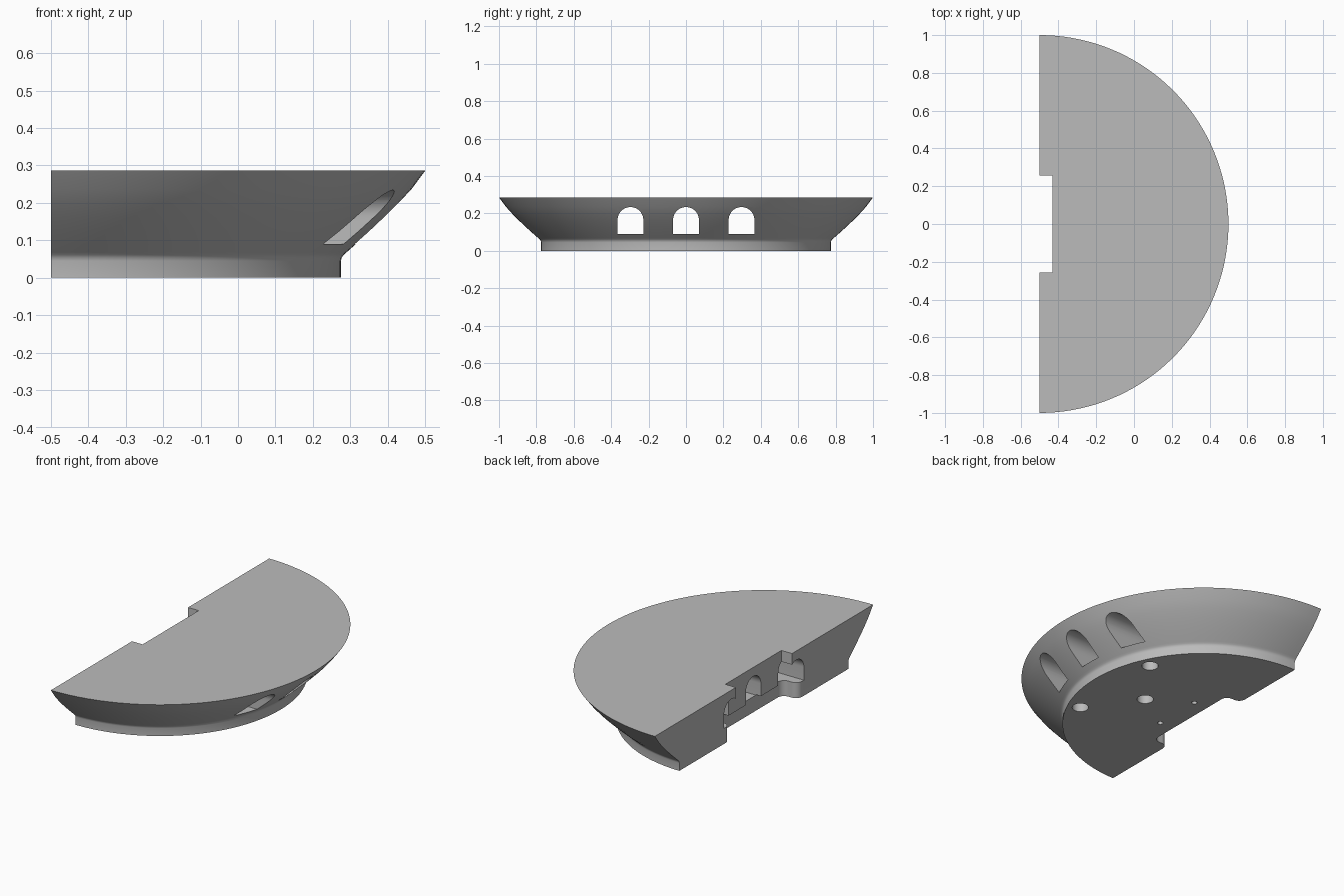
import bpy, bmesh, math
from mathutils import Vector

if "Cube" in bpy.data.objects:
    bpy.data.objects.remove(bpy.data.objects["Cube"])

AXIS_X = -0.5      # axis of the half-round body
TOP = 0.286

grey = bpy.data.materials.new("stone_grey")
grey.diffuse_color = (0.5, 0.5, 0.5, 1)
grey.use_nodes = True
grey.node_tree.nodes["Principled BSDF"].inputs["Base Color"].default_value = grey.diffuse_color


def add_object(name, bm):
    bmesh.ops.recalc_face_normals(bm, faces=bm.faces)
    mesh = bpy.data.meshes.new(name)
    bm.to_mesh(mesh)
    bm.free()
    mesh.materials.append(grey)
    obj = bpy.data.objects.new(name, mesh)
    bpy.context.collection.objects.link(obj)
    return obj


def arc(cx, cy, r, start, end, steps=10):
    angles = [math.radians(start + (end - start) * i / steps) for i in range(steps + 1)]
    return [(cx + r * math.cos(a), cy + r * math.sin(a)) for a in angles]


def prism(name, points, direction):
    """Extrude a closed 3D outline along a vector."""
    bm = bmesh.new()
    face = bm.faces.new([bm.verts.new(p) for p in points])
    res = bmesh.ops.extrude_face_region(bm, geom=[face], use_keep_orig=True)
    verts = [v for v in res["geom"] if isinstance(v, bmesh.types.BMVert)]
    bmesh.ops.translate(bm, verts=verts, vec=Vector(direction))
    return add_object(name, bm)


def upright(name, outline, z0, z1):
    pts = [(AXIS_X + x, y, z0) for x, y in outline]
    return prism(name, pts, (0, 0, z1 - z0))


# Half-round body: straight foot, small cove, flaring bowl wall
profile = [(0, 0), (0.775, 0), (0.775, 0.045), (0.777, 0.054), (0.782, 0.061), (0.79, 0.068),
           (0.815, 0.09), (0.854, 0.125), (0.892, 0.161), (0.928, 0.197), (0.963, 0.236),
           (1.0, TOP), (0, TOP)]
SEGMENTS = 72
bm = bmesh.new()
low = bm.verts.new((AXIS_X, 0, 0))
high = bm.verts.new((AXIS_X, 0, TOP))
rings = []
for i in range(SEGMENTS + 1):
    a = math.pi * (i / SEGMENTS - 0.5)
    rings.append([bm.verts.new((AXIS_X + r * math.cos(a), r * math.sin(a), z))
                  for r, z in profile[1:-1]])
for a, b in zip(rings, rings[1:]):
    for j in range(len(a) - 1):
        bm.faces.new((a[j], b[j], b[j + 1], a[j + 1]))
bm.faces.new([r[0] for r in rings] + [low])        # underside
bm.faces.new([r[-1] for r in rings] + [high])      # top
bm.faces.new([low] + rings[0] + [high] + rings[-1][::-1])  # flat back
body = add_object("half_round_base", bm)

cutters = []

# Back notch through the full height
cutters.append(upright("notch_cutter",
                       [(-0.1, -0.257), (0.068, -0.257), (0.068, 0.257), (-0.1, 0.257)], -0.1, 0.4))

# Wider low slot with flared mouth and rounded inner corners
half = [(-0.1, 0.35)] + arc(0.04, 0.35, 0.04, 180, 270) + arc(0.06, 0.27, 0.04, 90, 0)
cutters.append(upright("slot_cutter", half + [(x, -y) for x, y in reversed(half)], -0.1, 0.093))

# Three arched tunnels running from the bowl wall to the back
for y in (-0.297, 0, 0.297):
    outline = [(y - 0.069, 0.09), (y + 0.069, 0.09)] + arc(y, 0.165, 0.069, 0, 180, 24)
    cutters.append(prism("tunnel_cutter", [(-0.7, u, z) for u, z in outline], (1.5, 0, 0)))

# Round holes in the underside
for x, y, r, depth in ((0.635, 0.297, 0.045, 0.12), (0.635, -0.297, 0.045, 0.12),
                       (0.42, 0, 0.045, 0.12), (0.19, 0.145, 0.015, 0.08),
                       (0.19, -0.145, 0.015, 0.08)):
    cutters.append(upright("hole_cutter", arc(x, y, r, 0, 360, 32)[:-1], -0.1, depth))

for c in cutters:
    c.hide_render = True
    mod = body.modifiers.new(c.name, 'BOOLEAN')
    mod.operation = 'DIFFERENCE'
    mod.solver = 'EXACT'
    mod.object = c

# Apply the cuts and remove the cutters
bpy.context.view_layer.update()
cut = bpy.data.meshes.new_from_object(body.evaluated_get(bpy.context.evaluated_depsgraph_get()))
body.modifiers.clear()
body.data = cut
for c in cutters:
    bpy.data.objects.remove(c)

bpy.context.view_layer.objects.active = body
body.select_set(True)
bpy.ops.object.shade_smooth_by_angle(angle=math.radians(30))
